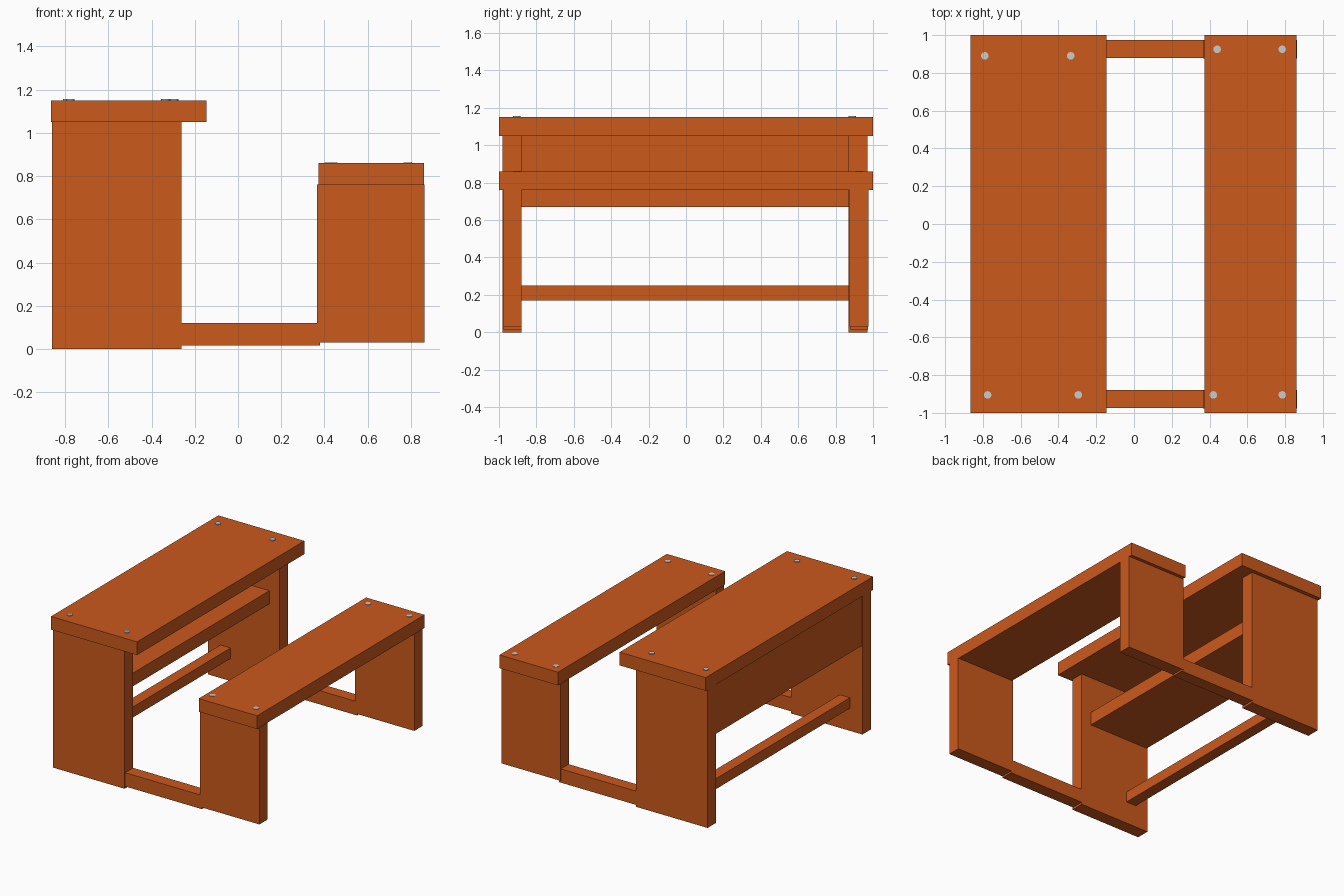
import bpy, bmesh
from mathutils import Matrix

if "Cube" in bpy.data.objects:
    bpy.data.objects.remove(bpy.data.objects["Cube"])

wood = bpy.data.materials.new("orange_wood")
wood.diffuse_color = (0.60, 0.10, 0.012, 1)
wood.use_nodes = True
wood.node_tree.nodes["Principled BSDF"].inputs["Base Color"].default_value = wood.diffuse_color


def board(name, x, y, z):
    """Flat board from (min, max) ranges on each axis."""
    bm = bmesh.new()
    size = [r[1] - r[0] for r in (x, y, z)]
    mid = [(r[0] + r[1]) / 2 for r in (x, y, z)]
    bmesh.ops.create_cube(bm, size=1, matrix=Matrix.Translation(mid) @ Matrix.Diagonal((*size, 1)))
    return finish(name, bm, wood)


def bolt(name, x, y, top):
    """Round bolt head sunk into a board."""
    bm = bmesh.new()
    bmesh.ops.create_cone(bm, cap_ends=True, segments=24, radius1=0.02, radius2=0.02,
                          depth=0.03, matrix=Matrix.Translation((x, y, top - 0.015)))
    ob = finish(name, bm)
    for p in ob.data.polygons:
        p.use_smooth = abs(p.normal.z) < 0.5
    for e in ob.data.edges:
        a, b = (ob.data.vertices[i].co for i in e.vertices)
        e.use_edge_sharp = abs(a.z - b.z) < 0.001
    return ob


def finish(name, bm, mat=None):
    me = bpy.data.meshes.new(name)
    bm.to_mesh(me)
    bm.free()
    if mat:
        me.materials.append(mat)
    ob = bpy.data.objects.new(name, me)
    bpy.context.collection.objects.link(ob)
    return ob


# Desk top and bench seat
board("desk_top", (-0.865, -0.145), (-1, 1), (1.05, 1.15))
board("bench_seat", (0.372, 0.86), (-1, 1), (0.76, 0.86))

# Side panels and floor rails at each end
for side, desk_y, bench_y, rail_y in (
        ("front", (-0.98, -0.88), (-0.977, -0.88), (-0.975, -0.88)),
        ("back", (0.868, 0.97), (0.875, 0.975), (0.88, 0.973))):
    board(side + "_desk_leg", (-0.86, -0.262), desk_y, (0, 1.05))
    board(side + "_bench_leg", (0.366, 0.863), bench_y, (0.03, 0.762))
    board(side + "_floor_rail", (-0.265, 0.38), rail_y, (0.016, 0.12))

# Boards spanning between the desk legs
span = (-0.88, 0.868)
board("book_shelf", (-0.855, -0.345), span, (0.67, 0.77))
board("back_panel", (-0.855, -0.78), span, (0.77, 1.05))
board("foot_rail", (-0.755, -0.67), span, (0.17, 0.25))

# Bolt heads
for i, (x, y) in enumerate(((-0.79, 0.89), (-0.335, 0.89), (-0.775, -0.905), (-0.295, -0.905))):
    bolt(f"desk_bolt_{i + 1}", x, y, 1.156)
for i, (x, y) in enumerate(((0.44, 0.925), (0.785, 0.925), (0.42, -0.905), (0.785, -0.905))):
    bolt(f"bench_bolt_{i + 1}", x, y, 0.863)
